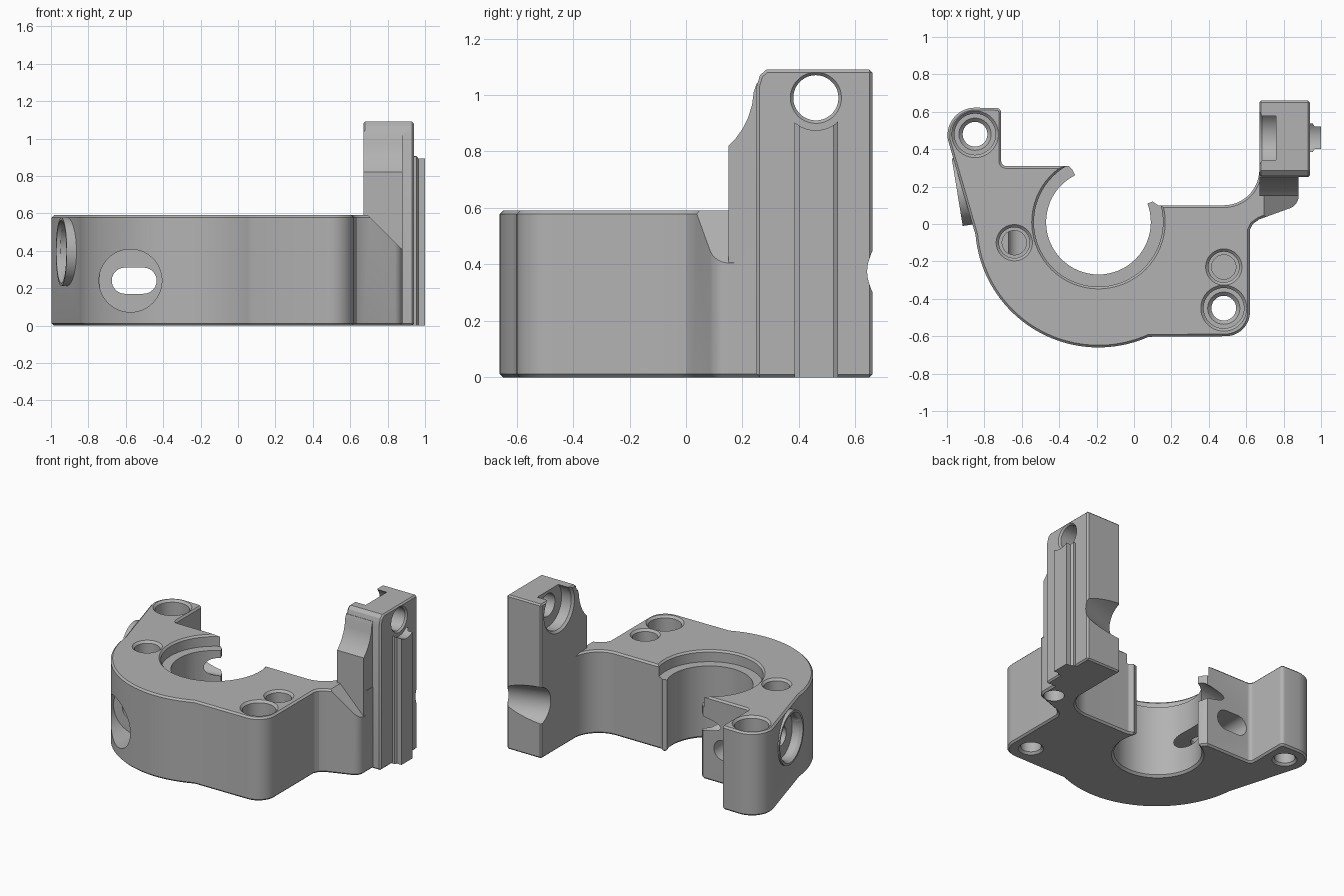
import bpy, bmesh
from math import sin, cos, radians, pi
from mathutils import Vector, Matrix

if "Cube" in bpy.data.objects:
    bpy.data.objects.remove(bpy.data.objects["Cube"])

grey = bpy.data.materials.new("plain grey")
grey.use_nodes = True
grey.diffuse_color = (0.45, 0.45, 0.45, 1)
grey.node_tree.nodes["Principled BSDF"].inputs["Base Color"].default_value = grey.diffuse_color

TOP = 0.59


def make_object(name, bm):
    bmesh.ops.recalc_face_normals(bm, faces=bm.faces)
    mesh = bpy.data.meshes.new(name)
    bm.to_mesh(mesh)
    bm.free()
    mesh.materials.append(grey)
    ob = bpy.data.objects.new(name, mesh)
    bpy.context.scene.collection.objects.link(ob)
    return ob


def prism(name, points, lo, hi, axis="z"):
    """Extrude a 2D outline along z, along x (points are y, z) or along y (points are x, z)."""
    place = {"z": lambda a, b, t: (a, b, t),
             "x": lambda a, b, t: (t, a, b),
             "y": lambda a, b, t: (a, t, b)}[axis]
    bm = bmesh.new()
    face = bm.faces.new([bm.verts.new(place(a, b, lo)) for a, b in points])
    new = bmesh.ops.extrude_face_region(bm, geom=[face])["geom"]
    shift = Vector(place(0, 0, hi - lo))
    bmesh.ops.translate(bm, vec=shift, verts=[v for v in new if isinstance(v, bmesh.types.BMVert)])
    return make_object(name, bm)


def rod(start, end, r1, r2=None, name="cutter"):
    """Cylinder or cone between two points."""
    start, end = Vector(start), Vector(end)
    line = end - start
    turn = line.to_track_quat("Z", "Y").to_matrix().to_4x4()
    bm = bmesh.new()
    bmesh.ops.create_cone(bm, cap_ends=True, segments=64, radius1=r1,
                          radius2=r1 if r2 is None else r2, depth=line.length,
                          matrix=Matrix.Translation((start + end) / 2) @ turn)
    return make_object(name, bm)


def arc(cx, cy, r, a0, a1, n=12):
    return [(cx + r * cos(radians(a0 + (a1 - a0) * i / n)),
             cy + r * sin(radians(a0 + (a1 - a0) * i / n))) for i in range(n + 1)]


def apply(ob, mod):
    bpy.context.view_layer.objects.active = ob
    bpy.ops.object.modifier_apply(modifier=mod.name)


def bevel(ob, width):
    mod = ob.modifiers.new("edge", "BEVEL")
    mod.width = width
    mod.segments = 1
    mod.limit_method = "ANGLE"
    mod.angle_limit = radians(60)
    apply(ob, mod)


def combine(ob, others, operation="DIFFERENCE"):
    for other in others:
        mod = ob.modifiers.new("cut", "BOOLEAN")
        mod.operation = operation
        mod.solver = "EXACT"
        mod.object = other
        apply(ob, mod)
        bpy.data.objects.remove(other)


def smooth(ob):
    for other in bpy.context.selected_objects:
        other.select_set(False)
    ob.select_set(True)
    bpy.context.view_layer.objects.active = ob
    bpy.ops.object.shade_smooth_by_angle(angle=radians(25))


# Body: half ring with a mounting lobe, a corner and an arm to the post
bore = (-0.19, 0.01)
outline = arc(-0.19, 0, 0.66, 185, 294, 40)
outline += arc(0.49, -0.47, 0.13, -90, 0)
outline += [(0.62, -0.03), (0.635, 0.0), (0.67, 0.025)]
outline += arc(0.81, 0.15, 0.07, -65, 0, 6)
outline += [(0.88, 0.3)]
outline += arc(0.48, 0.29, 0.19, 0, -90)
outline += [(0.13, 0.1), (0.1, 0.12), bore, (-0.33, 0.29), (-0.35, 0.31)]
outline += arc(-0.685, 0.335, 0.025, 270, 180, 5)
outline += arc(-0.735, 0.595, 0.025, 0, 90, 5)
outline += arc(-0.85, 0.475, 0.147, 90, 190, 16)
body = prism("clamp_body", outline, 0, TOP)
bevel(body, 0.012)

# Side boss around the cross bolt
bolt = Vector((-0.945, 0.17, 0.395))
along = Vector((0.987, 0.16, 0))
combine(body, [rod(bolt, bolt + along * 0.14, 0.183, name="boss")], "UNION")

# Bore with a stepped upper seat and a chamfered foot
bx, by = bore
cuts = [rod((bx, by, -0.1), (bx, by, 0.8), 0.28),
        rod((bx, by, 0.51), (bx, by, 0.8), 0.345),
        rod((bx, by, TOP - 0.012), (bx, by, TOP + 0.02), 0.345, 0.377),
        rod((bx, by, -0.02), (bx, by, 0.015), 0.315, 0.28)]

# Screw holes from above: x, y, head radius, floor height, through
for x, y, r, floor, through in ((-0.85, 0.48, 0.11, 0.36, True),
                                (0.48, -0.45, 0.108, 0.36, True),
                                (0.48, -0.23, 0.082, 0.34, False),
                                (-0.64, -0.1, 0.082, 0.34, False)):
    cuts.append(rod((x, y, floor), (x, y, 0.7), r))
    cuts.append(rod((x, y, TOP - 0.015), (x, y, TOP + 0.01), r, r + 0.025))
    if through:
        cuts.append(rod((x, y, -0.1), (x, y, floor + 0.1), 0.066))
        cuts.append(rod((x, y, floor - 0.02), (x, y, floor + 0.01), 0.066, 0.096))
        cuts.append(rod((x, y, -0.01), (x, y, 0.015), 0.09, 0.066))
    else:
        cuts.append(rod((x, y, floor - 0.08), (x, y, floor + 0.1), 0.065))

# Front pocket with a slot running through to the back
slot = arc(-0.505, 0.24, 0.07, -90, 90) + arc(-0.605, 0.24, 0.07, 90, 270)
cuts += [rod((-0.575, -0.8, 0.24), (-0.575, -0.33, 0.24), 0.168),
         prism("cutter", slot, -0.5, 0.4, "y")]

# Cross bolt pocket and hole
cuts += [rod(bolt - along * 0.1, bolt + along * 0.07, 0.155),
         rod(bolt - along * 0.01, bolt + along * 0.02, 0.175, 0.155),
         rod(bolt, bolt + along * 0.72, 0.065)]

# Sloped shoulder on the arm, and the blind hole below it
cuts += [prism("cutter", [(0.685, 0.6), (0.91, 0.375), (1, 0.4), (1, 0.8), (0.685, 0.8)],
               -0.3, 0.17, "y"),
         rod((0.8, 0.16, -0.1), (0.8, 0.16, 0.25), 0.066)]
combine(body, cuts)
smooth(body)

# Post with a coved front step
post = prism("post", [(0.25, 0), (0.66, 0), (0.66, 1.09), (0.285, 1.09), (0.262, 1.07),
                      (0.25, 1.03)], 0.67, 0.94, "x")
bevel(post, 0.01)
cove = [(0.15, 0.82), (0.175, 0.845), (0.2, 0.88), (0.22, 0.92), (0.234, 0.965),
        (0.24, 1.01), (0.25, 1.04)]
step = prism("step", [(0.3, 0.2), (0.15, 0.2)] + cove + [(0.3, 1.04)], 0.671, 0.879, "x")
combine(post, [step], "UNION")

# Eye at the top of the post, and the side notch left by the cross bolt line
eye_y, eye_z = 0.46, 0.99
nose = Vector((0.67, 0.697, 0.375))
line = Vector((0.95, 0.304, 0))
combine(post, [rod((0.5, eye_y, eye_z), (1.1, eye_y, eye_z), 0.08),
               rod((0.5, eye_y, eye_z), (0.76, eye_y, eye_z), 0.155),
               rod((0.66, eye_y, eye_z), (0.685, eye_y, eye_z), 0.18, 0.155),
               rod((0.928, eye_y, eye_z), (0.945, eye_y, eye_z), 0.08, 0.095),
               rod(nose - line * 0.4, nose + line * 0.5, 0.135)])
smooth(post)

# Guide rail on the outer face, hollowed at the top around the eye
rail = prism("guide_rail", [(0.93, 0.385), (0.955, 0.385), (0.965, 0.4), (1, 0.4), (1, 0.522),
                            (0.965, 0.522), (0.955, 0.538), (0.93, 0.538)], 0, 0.91)
combine(rail, [rod((0.9, eye_y, eye_z), (1.1, eye_y, eye_z), 0.115)])
smooth(rail)
